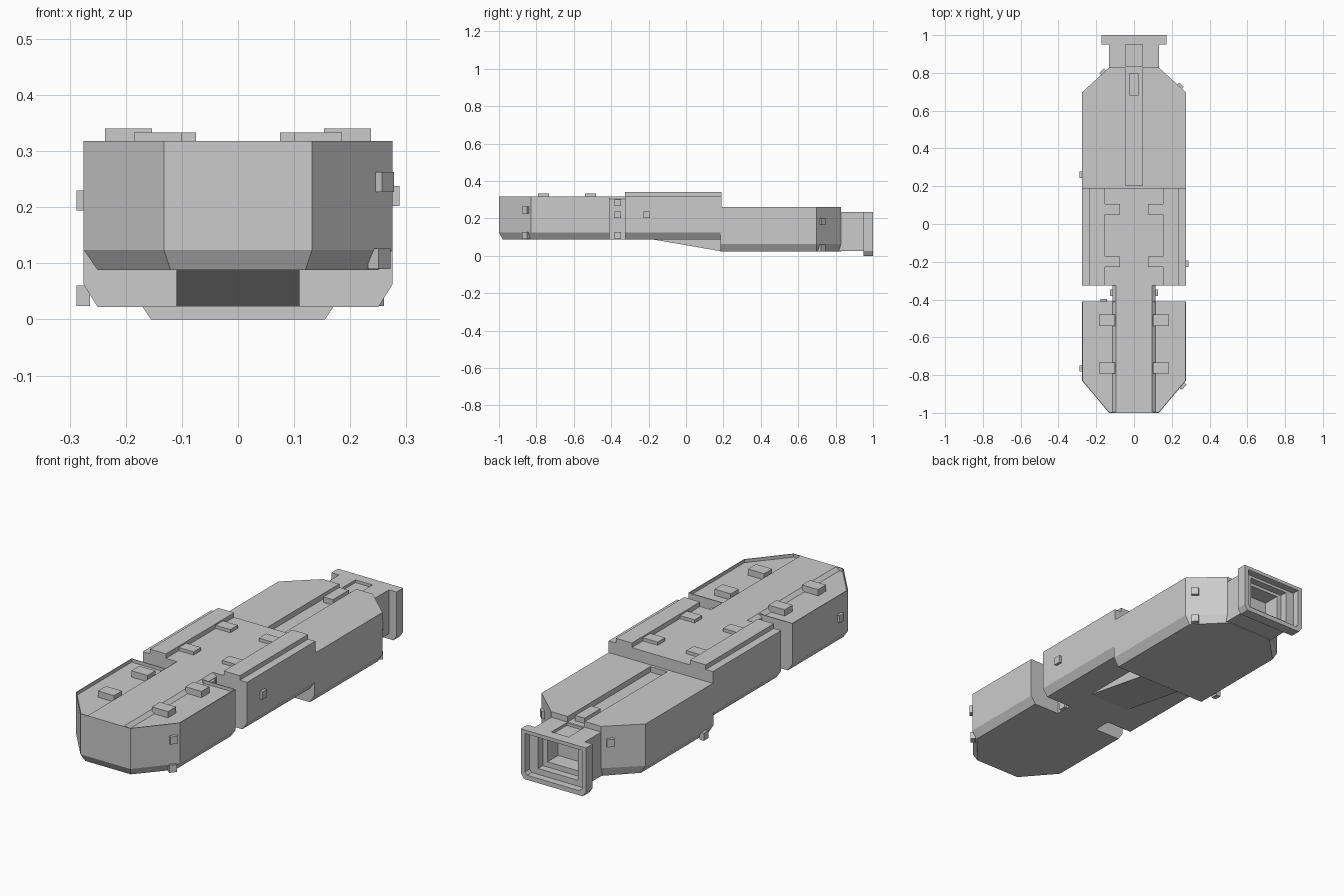
import bpy, bmesh, math
from mathutils import Matrix

if "Cube" in bpy.data.objects:
    bpy.data.objects.remove(bpy.data.objects["Cube"])


def loft(name, rings):
    """Closed solid through rings of equal point count."""
    bm = bmesh.new()
    vs = [[bm.verts.new(p) for p in r] for r in rings]
    n = len(vs[0])
    bm.faces.new(vs[0])
    bm.faces.new(vs[-1])
    for a, b in zip(vs, vs[1:]):
        for i in range(n):
            bm.faces.new((a[i], a[(i + 1) % n], b[(i + 1) % n], b[i]))
    bmesh.ops.recalc_face_normals(bm, faces=bm.faces)
    me = bpy.data.meshes.new(name)
    bm.to_mesh(me)
    bm.free()
    ob = bpy.data.objects.new(name, me)
    bpy.context.collection.objects.link(ob)
    return ob


def box(name, x0, x1, y0, y1, z0, z1):
    pts = [(x0, y0), (x1, y0), (x1, y1), (x0, y1)]
    return loft(name, [[(x, y, z) for x, y in pts] for z in (z0, z1)])


def cut(ob, cutter):
    m = ob.modifiers.new("cut", 'BOOLEAN')
    m.operation, m.solver, m.object = 'DIFFERENCE', 'EXACT', cutter
    bpy.context.view_layer.objects.active = ob
    bpy.ops.object.modifier_apply(modifier=m.name)
    bpy.data.objects.remove(cutter, do_unlink=True)


def lug(name, x, y, z, angle=0):
    ob = box(name, -.012, .012, -.017, .017, -.018, .018)
    ob.matrix_world = Matrix.Translation((x, y, z)) @ Matrix.Rotation(math.radians(angle), 4, 'Z')


def mirror_plan(half):
    return half + [(-x, y) for x, y in reversed(half)]


def hull(name, half, z0, z1, z2, end_inset=0):
    """Plan prism whose lower edge is chamfered inward."""
    plan = mirror_plan(half)
    low = [(x * .91, y + (end_inset if y < -.95 else 0)) for x, y in plan]
    return loft(name, [[(x, y, z0) for x, y in low],
                       [(x, y, z1) for x, y in plan],
                       [(x, y, z2) for x, y in plan]])


# Front hull with sunken side decks inside a thin rim
front = hull("front_hull", [(.132, -1), (.275, -.83), (.275, -.41)], .088, .124, .318, .02)
for s in (-1, 1):
    top = [(.095, -.996), (.130, -.996), (.271, -.828), (.271, -.414), (.095, -.414)]
    low = [(.113, y) if x == .095 else (x, y) for x, y in top]
    # extend the sloped inner wall slightly above the deck
    cut(front, loft("deck_cutter", [[(s * x, y, .303) for x, y in low],
                                    [(s * x, y, .318) for x, y in top],
                                    [(s * x, y, .33) for x, y in top]]))

# Connecting neck
neck = [(-.115, .088), (.115, .088), (.115, .303), (.095, .318), (-.095, .318), (-.115, .303)]
loft("neck", [[(x, y, z) for x, z in neck] for y in (-.42, -.315)])

# Middle hull, rails and sloping keel
hull("middle_hull", [(.275, -.325), (.275, .19)], .088, .124, .318)
keel = [(-.18, .088), (.20, .022), (.20, .10), (-.18, .10)]
loft("keel_wedge", [[(x, y, z) for y, z in keel] for x in (-.11, .11)])

for s, side in ((-1, "left"), (1, "right")):
    box(side + "_rail", *sorted((s * .153, s * .237)), -.325, .19, .31, .34)
    for i, y in enumerate((.078, -.2)):
        box(f"{side}_middle_pad_{i}", *sorted((s * .075, s * .155)), y - .028, y + .028, .31, .333)
    for i, y in enumerate((-.51, -.762)):
        box(f"{side}_front_pad_{i}", *sorted((s * .1, s * .185)), y - .03, y + .03, .30, .333)

# Rear hull with central channel and latch block
rear = hull("rear_hull", [(.275, .185), (.275, .697), (.132, .828)], .022, .062, .262)
cut(rear, box("channel_cutter", -.045, .045, .205, .9, .236, .3))
box("latch_block", -.025, .025, .68, .80, .23, .262)

# Tail collar body, hollow at the back
tail = box("tail_body", -.132, .132, .81, .965, .025, .235)
cut(tail, box("outer_socket_cutter", -.105, .105, .93, 1.1, .05, .205))
cut(tail, box("inner_socket_cutter", -.08, .08, .85, 1.1, .075, .19))
cut(tail, box("slot_cutter", -.045, .045, .835, .95, .222, .3))

# Tail frame: flared sides, chamfered base and top plate
outer = [(-.172, .235), (-.172, .025), (-.155, 0), (.155, 0), (.172, .025), (.172, .235)]
inner = [(.15, .235), (.15, .035), (.138, .022), (-.138, .022), (-.15, .035), (-.15, .235)]
loft("tail_frame", [[(x, y, z) for x, z in outer + inner] for y in (.95, 1)])
box("tail_top_plate", -.15, .15, .955, 1, .218, .235)
for s, side in ((-1, "left"), (1, "right")):
    box(side + "_frame_web", *sorted((s * .12, s * .16)), .95, .965, .02, .235)
box("lower_frame_web", -.14, .14, .95, .965, .01, .04)

# Small side lugs
lugs = [(-.276, -.765, .212, 0), (-.276, .26, .042, 0), (.276, -.21, .22, 0),
        (.258, -.855, .245, -40), (.252, -.855, .108, -40),
        (.243, .728, .185, 47), (.24, .725, .042, 47), (-.163, .803, .185, -47),
        (-.16, -.41, .22, 90),
        (.116, -.365, .108, 0), (.116, -.365, .22, 0), (.116, -.365, .283, 0),
        (-.116, -.365, .22, 0)]
for i, (x, y, z, a) in enumerate(lugs):
    lug(f"lug_{i}", x, y, z, a)
